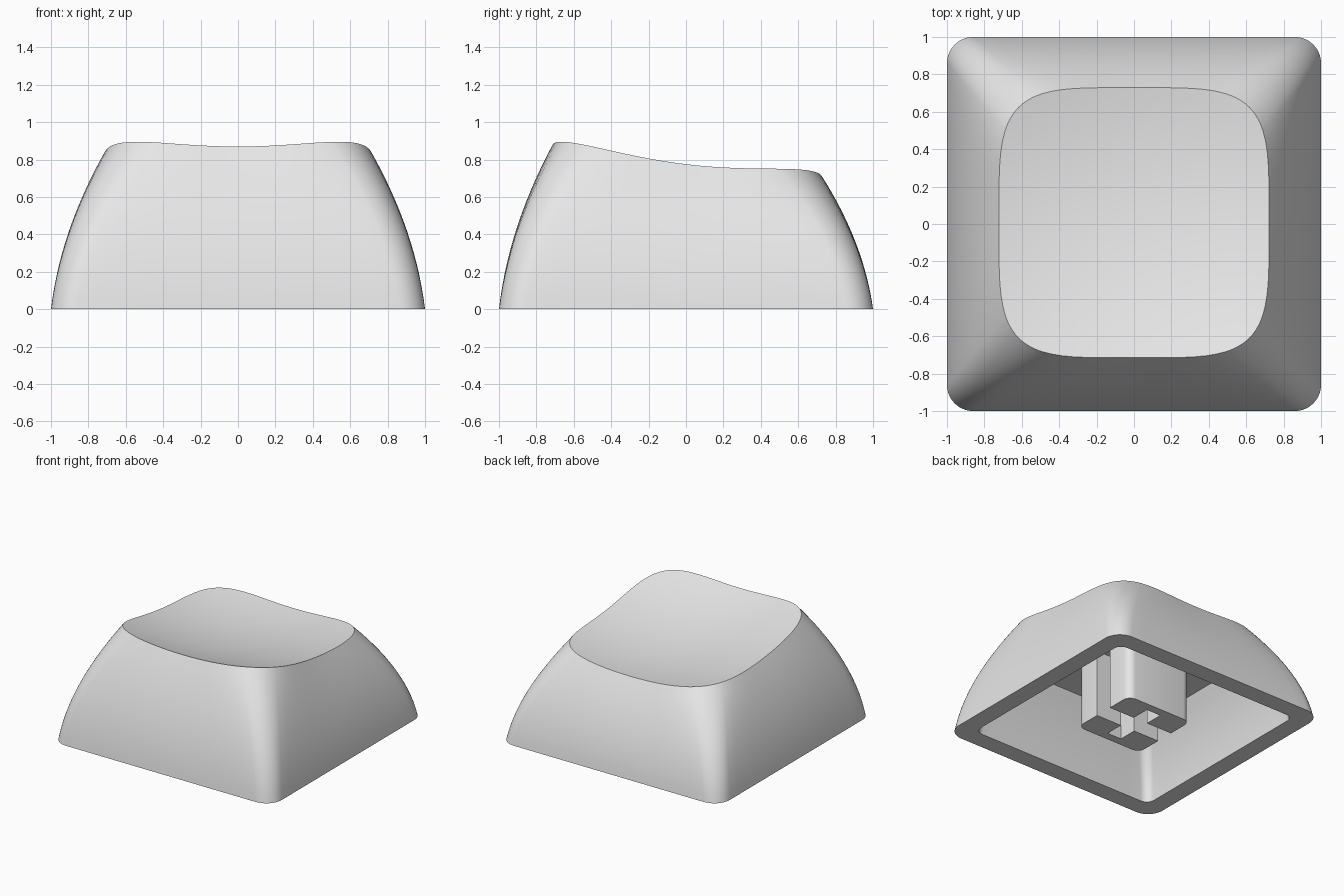
import bpy, bmesh, math

cube = bpy.data.objects.get("Cube")
if cube:
    bpy.data.objects.remove(cube, do_unlink=True)

grey = bpy.data.materials.new("light_grey_plastic")
grey.use_nodes = True
grey.diffuse_color = (0.8, 0.8, 0.8, 1)
grey.node_tree.nodes["Principled BSDF"].inputs["Base Color"].default_value = (0.8, 0.8, 0.8, 1)

SIDE, CORNER = 16, 10          # steps along a side and round a corner


def finish(bm, name):
    bmesh.ops.recalc_face_normals(bm, faces=bm.faces)
    mesh = bpy.data.meshes.new(name)
    bm.to_mesh(mesh)
    bm.free()
    mesh.materials.append(grey)
    ob = bpy.data.objects.new(name, mesh)
    bpy.context.collection.objects.link(ob)
    bpy.ops.object.select_all(action='DESELECT')
    ob.select_set(True)
    bpy.context.view_layer.objects.active = ob
    bpy.ops.object.shade_smooth_by_angle(angle=math.radians(30))
    return ob


def four_sides(quarter):
    """Repeat a quarter outline round the centre."""
    out = list(quarter)
    for _ in range(3):
        quarter = [(-y, x) for x, y in quarter]
        out += quarter
    return out


def rounded_square(half, radius):
    k = half - radius
    pts = [(half, k * (2 * i / SIDE - 1)) for i in range(SIDE)]
    for i in range(CORNER):
        a = math.pi / 2 * i / CORNER
        pts.append((k + radius * math.cos(a), k + radius * math.sin(a)))
    return four_sides(pts)


def soft_square(half, power, spread=0.72):
    """Bulging outline whose points match those of rounded_square."""
    edge = math.atan(spread)
    angles = [math.atan(spread * (2 * i / SIDE - 1)) for i in range(SIDE)]
    angles += [edge + (math.pi / 2 - 2 * edge) * i / CORNER for i in range(CORNER)]
    pts = []
    for a in angles:
        c, s = math.cos(a), math.sin(a)
        r = half / (abs(c) ** power + abs(s) ** power) ** (1 / power)
        pts.append((r * c, r * s))
    return four_sides(pts)


def dish(x, y):
    """Height of the scooped, forward-rising top."""
    return 0.697 - 0.12 * y + 0.15 * x * x + 0.17 * y * y


def wall(low, high, height, steps):
    """Bulging wall rings from the low outline to the high one."""
    rings = []
    for j in range(steps + 1):
        t = j / steps
        w = 0.35 * t + 0.65 * t * t
        rings.append([(a + (c - a) * w, b + (d - b) * w, height(c, d) * t)
                      for (a, b), (c, d) in zip(low, high)])
    return rings


# Cap shell: ceiling, inner wall, bottom lip, outer wall and dished top
rim = [(x, y + 0.007) for x, y in soft_square(0.722, 4.4)]
outer = wall(rounded_square(1.0, 0.14), rim, dish, 14)
inner = wall(rounded_square(0.85, 0.07), rounded_square(0.67, 0.08),
             lambda x, y: 0.56, 8)
top = [[(x * s, y * s, dish(x * s, y * s)) for x, y in rim]
       for s in (0.9, 0.78, 0.64, 0.5, 0.35, 0.2, 0.08)]

bm = bmesh.new()
loops = [[bm.verts.new(p) for p in ring] for ring in inner[::-1] + outer + top]
for lo, hi in zip(loops, loops[1:]):
    for i in range(len(lo)):
        k = (i + 1) % len(lo)
        bm.faces.new((lo[i], lo[k], hi[k], hi[i]))
bm.faces.new(loops[0])
bm.faces.new(loops[-1])
finish(bm, "cap_shell")

# Stem: two notched blocks either side of an open slot, forming a cross socket
HALF, ROUND, SLOT, NOTCH, REACH = 0.3, 0.065, 0.075, 0.065, 0.23
right_half = [(NOTCH, REACH), (NOTCH, SLOT), (HALF, SLOT)]
for i in range(6):
    a = math.pi / 2 * i / 5
    right_half.append((HALF - ROUND + ROUND * math.cos(a),
                       HALF - ROUND + ROUND * math.sin(a)))
outline = right_half + [(-x, y) for x, y in reversed(right_half)]

for name, flip in (("stem_back", 1), ("stem_front", -1)):
    bm = bmesh.new()
    base = bm.faces.new([bm.verts.new((x, y * flip, 0)) for x, y in outline])
    grown = bmesh.ops.extrude_face_region(bm, geom=[base], use_keep_orig=True)
    raised = [v for v in grown["geom"] if isinstance(v, bmesh.types.BMVert)]
    bmesh.ops.translate(bm, verts=raised, vec=(0, 0, 0.58))
    finish(bm, name)
